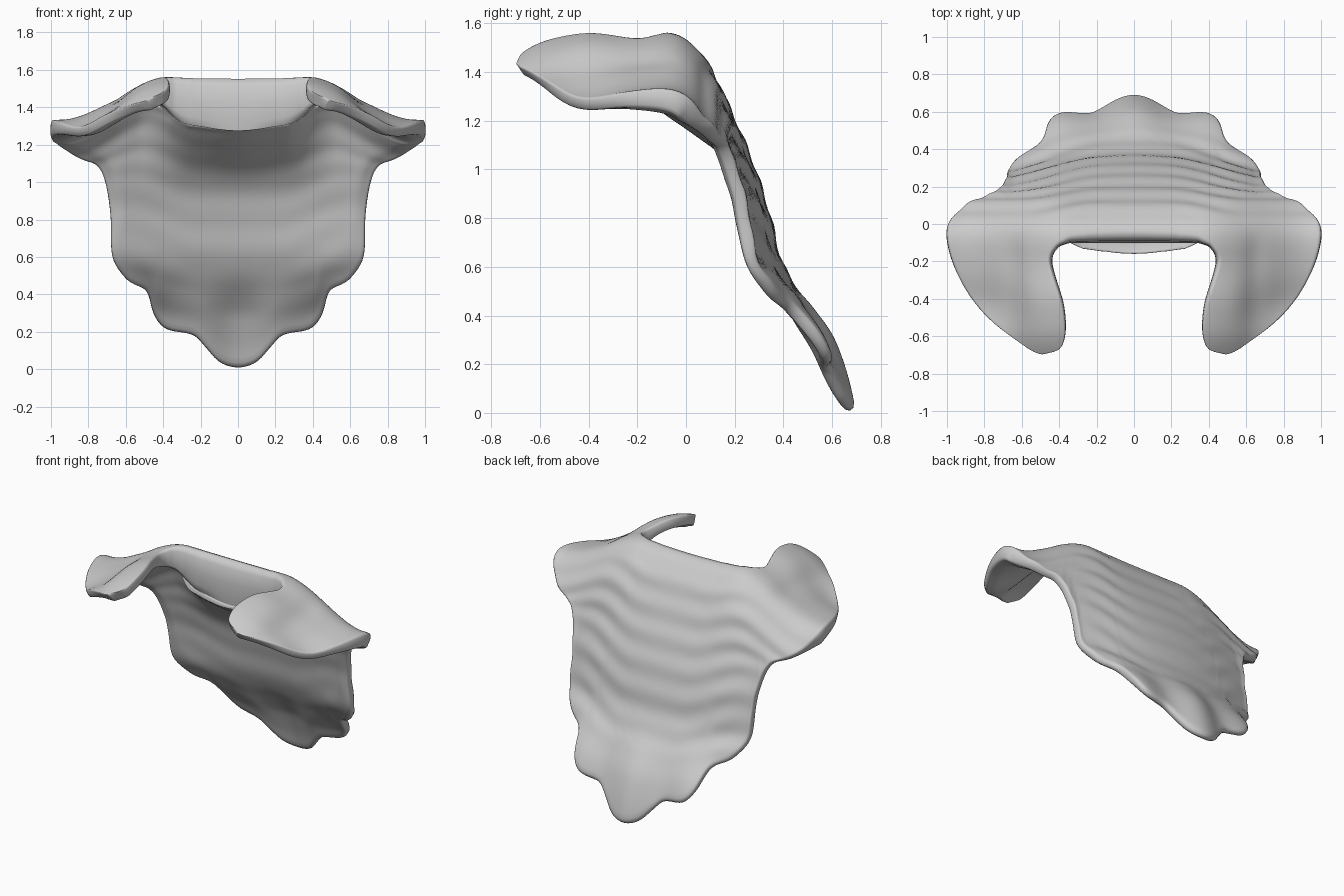
import bpy, bmesh, math
from mathutils import Vector

cube = bpy.data.objects.get("Cube")
if cube:
    bpy.data.objects.remove(cube)

# Centre profile of the cloth as (y, z), from front flap tip to back hem
PROFILE = [(-.7, 1.46), (-.61, 1.52), (-.4, 1.565), (-.2, 1.55), (-.08, 1.565),
           (0, 1.54), (.1, 1.42), (.2, 1.21), (.28, 1.02), (.345, .82), (.395, .6),
           (.5, .44), (.59, .31), (.65, .14), (.68, 0)]
# Half outline, laid flat: neck edge (x, s) paired with outer edge (x, s)
OUTLINE = [(.45, -.69, .48, -.7), (.385, -.66, .55, -.68), (.365, -.56, .7, -.58),
           (.38, -.43, .86, -.42), (.415, -.32, .96, -.24), (.445, -.22, 1.005, -.06),
           (.44, -.17, .98, .1), (.42, -.14, .9, .27), (.4, -.12, .78, .5),
           (.37, -.11, .71, .82), (.34, -.1, .68, 1.1), (.31, -.1, .675, 1.34),
           (.28, -.1, .605, 1.53), (.25, -.1, .495, 1.63), (.23, -.1, .455, 1.85),
           (.2, -.1, .385, 1.97), (.17, -.1, .25, 1.99), (.13, -.1, .18, 2.08),
           (.07, -.1, .1, 2.19), (0, -.1, 0, 2.23)]
STEPS, ACROSS = 3, 30


def smooth(v, low, high):
    f = min(1, max(0, (v - low) / (high - low)))
    return f * f * (3 - 2 * f)


def bell(v, centre, width):
    return math.exp(-((v - centre) / width) ** 2)


def length_at(y, z):
    return y + 1.55 - z if y > -.05 else y


KNOTS = [(length_at(y, z), y, z) for y, z in PROFILE]


def profile_linear(s):
    i = 0
    while i < len(KNOTS) - 2 and s > KNOTS[i + 1][0]:
        i += 1
    a, b = KNOTS[i], KNOTS[i + 1]
    f = (s - a[0]) / (b[0] - a[0])
    return Vector((0, a[1] + f * (b[1] - a[1]), a[2] + f * (b[2] - a[2])))


def profile(s):
    """Profile softened by averaging along its length."""
    return sum((profile_linear(s + k * .03) for k in range(-2, 3)), Vector()) / 5


def base_point(x, s):
    """Bend the flat outline over the shoulders and round the back."""
    p = profile(s)
    x_abs = abs(x)
    top = 1 - smooth(s, .25, .9)
    p.x = x
    p.z -= .23 * smooth(x_abs, .35, .95) * top
    p.z -= .06 * smooth(x_abs, .5, .8) * bell(s, -.43, .14)
    p.y -= (.075 + .022 * smooth(s, .9, 1.3)) * min(1, x_abs / .65) ** 2 * (1 - top)
    return p


def normal_at(x, s):
    d = .01
    across = base_point(x + d, s) - base_point(x - d, s)
    along = base_point(x, s + d) - base_point(x, s - d)
    return across.cross(along).normalized()


def cloth_point(x, s, fold_height):
    """Add sagging folds, hem lobes and flap creases."""
    x_abs = abs(x)
    sag = s + .17 * smooth(x_abs, .2, .6)
    folds = smooth(s, .05, .22) * (1 - smooth(s, 1.45, 1.7))
    bump = fold_height * math.cos(math.tau * (sag - .23) / .23) * folds
    bump += .02 * math.cos(math.tau * x / .42) * smooth(s, 1.4, 1.9)
    bump -= .012 * bell(x_abs, .65, .06) * (1 - smooth(s, -.2, .05))
    return base_point(x, s) + normal_at(x, s) * bump


def thickness(x, s, w):
    """Deep collar pad and full shoulder points, thin cloth elsewhere."""
    x_abs = abs(x)
    pad = smooth(s, -.3, -.12) * (1 - smooth(s, .15, .92)) * (1 - smooth(x_abs, .25, .56))
    collar = (.17 + .06 * bell(x, 0, .25)) * pad
    shoulder = .045 * bell(s, 0, .22) * smooth(x_abs, .6, .95)
    return (.068 + collar) * (1 - .25 * smooth(w, .85, 1)) + shoulder


def lining_point(x, s, w):
    """Inner surface, dropped straight down below the collar."""
    down = normal_at(x, s) + Vector((0, 0, 2)) * bell(s, -.1, .12)
    return cloth_point(x, s, .003) - down.normalized() * thickness(x, s, w)


def spline(rows, steps):
    """Catmull-Rom resampling of the outline stations."""
    pts = [Vector(r) for r in rows]
    # reflect the station beside the centre line so the curve crosses it squarely
    beyond = Vector((-pts[-2][0], pts[-2][1], -pts[-2][2], pts[-2][3]))
    pts = [2 * pts[0] - pts[1]] + pts + [beyond]
    out = []
    for i in range(1, len(pts) - 2):
        a, b, c, d = pts[i - 1:i + 3]
        for k in range(steps):
            t = k / steps
            out.append(.5 * (2 * b + (c - a) * t + (2 * a - 5 * b + 4 * c - d) * t * t
                             + (3 * b - a - 3 * c + d) * t ** 3))
    return out + [pts[-2]]


# Outer and lining grids for one half
bm = bmesh.new()
outer, lining = [], []
stations = spline(OUTLINE, STEPS)
for n, (xi, si, xo, so) in enumerate(stations):
    row_out, row_in = [], []
    for j in range(ACROSS + 1):
        w = j / ACROSS
        x, s = xi + (xo - xi) * w, si + (so - si) * w
        p, q = cloth_point(x, s, .01), lining_point(x, s, w)
        if n == len(stations) - 1:
            p.x = q.x = 0
        row_out.append(bm.verts.new(p))
        row_in.append(bm.verts.new(q))
    outer.append(row_out)
    lining.append(row_in)

for a in range(len(stations) - 1):
    for j in range(ACROSS):
        for g in (outer, lining):
            bm.faces.new((g[a][j], g[a + 1][j], g[a + 1][j + 1], g[a][j + 1]))
    # Rims along the neck and the outer edge
    for j in (0, ACROSS):
        bm.faces.new((outer[a][j], outer[a + 1][j], lining[a + 1][j], lining[a][j]))
# Rim at the flap tip
for j in range(ACROSS):
    bm.faces.new((outer[0][j], outer[0][j + 1], lining[0][j + 1], lining[0][j]))
bmesh.ops.recalc_face_normals(bm, faces=bm.faces)
lowest = min(v.co.z for v in bm.verts)
bmesh.ops.translate(bm, verts=bm.verts, vec=(0, 0, -lowest))

mesh = bpy.data.meshes.new("shoulder_cape")
bm.to_mesh(mesh)
bm.free()
cape = bpy.data.objects.new("shoulder_cape", mesh)
bpy.context.collection.objects.link(cape)

# Cloth colour
grey = bpy.data.materials.new("plain_grey")
grey.use_nodes = True
grey.diffuse_color = (.6, .6, .6, 1)
grey.node_tree.nodes["Principled BSDF"].inputs["Base Color"].default_value = (.6, .6, .6, 1)
mesh.materials.append(grey)

# Mirror to the other side and round the rims
mirror = cape.modifiers.new("mirror", 'MIRROR')
mirror.use_clip = True
subdivision = cape.modifiers.new("soft_edges", 'SUBSURF')
subdivision.levels = subdivision.render_levels = 1
for poly in mesh.polygons:
    poly.use_smooth = True
